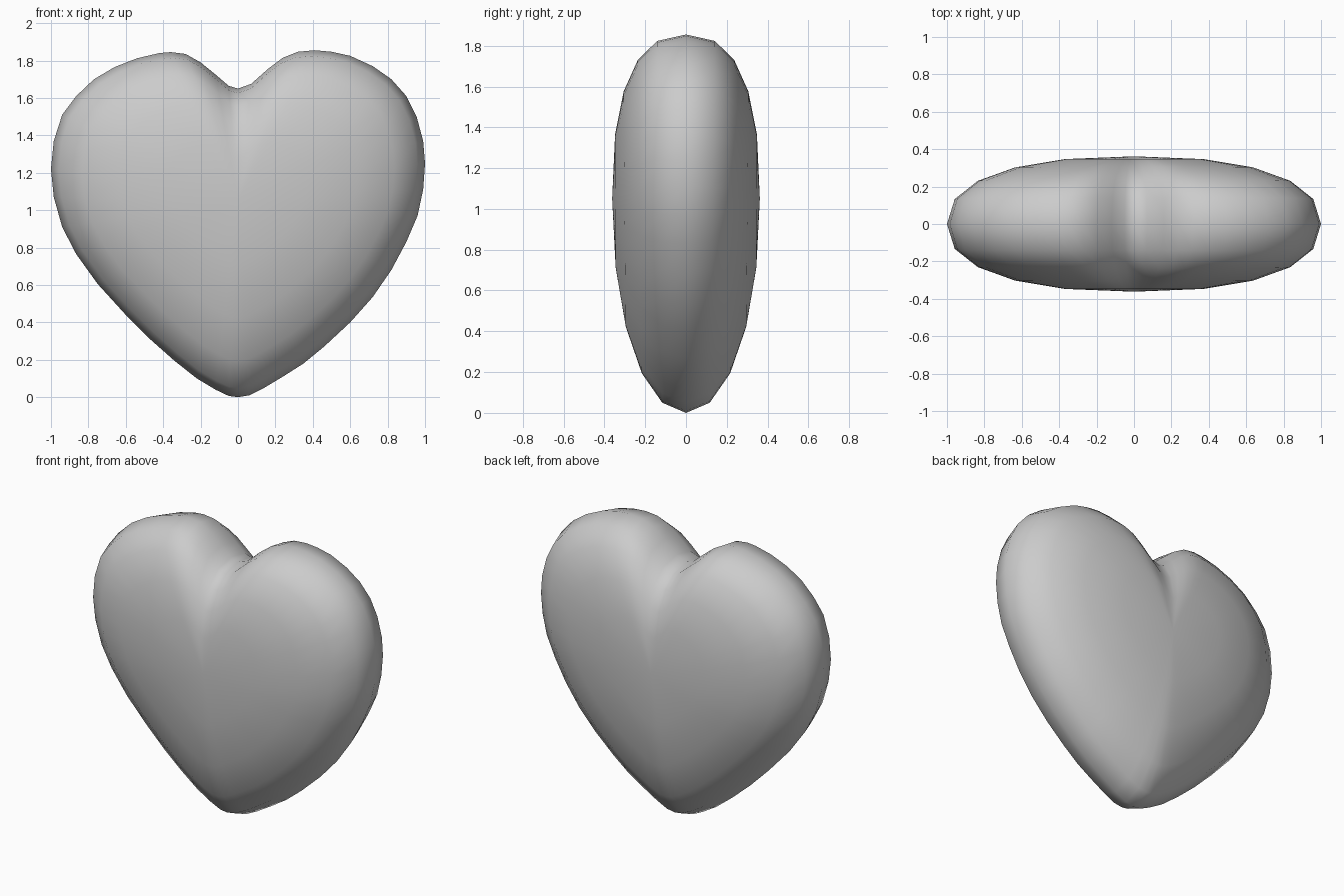
import bpy, bmesh, math

# Front outline, each side from the bottom tip up to the notch (x, z)
right = [(0.0, 0.0), (0.06, 0.01), (0.14, 0.05), (0.24, 0.11), (0.35, 0.18), (0.46, 0.27),
         (0.60, 0.40), (0.72, 0.535), (0.82, 0.68), (0.90, 0.83), (0.96, 0.97), (0.99, 1.11),
         (1.0, 1.25), (0.99, 1.37), (0.955, 1.50), (0.90, 1.61), (0.82, 1.70), (0.72, 1.77),
         (0.60, 1.825), (0.50, 1.847), (0.41, 1.855), (0.32, 1.847), (0.24, 1.815),
         (0.16, 1.755), (0.07, 1.675)]
left = [(0.0, 1.65), (-0.05, 1.665), (-0.12, 1.725), (-0.20, 1.79), (-0.28, 1.835),
        (-0.36, 1.845), (-0.42, 1.84), (-0.54, 1.812), (-0.66, 1.765), (-0.77, 1.70),
        (-0.865, 1.61), (-0.94, 1.51), (-0.985, 1.37), (-1.0, 1.22), (-0.985, 1.07),
        (-0.94, 0.91), (-0.865, 0.765), (-0.75, 0.605), (-0.60, 0.44), (-0.47, 0.31),
        (-0.34, 0.195), (-0.22, 0.10), (-0.12, 0.04), (-0.05, 0.007)]
outline = right + left
CZ, DEPTH, STEPS = 1.05, 0.362, 5

bm = bmesh.new()


# One nested outline; the rounding is fuller toward the top lobes
def ring(k):
    t = k * math.pi / (2 * STEPS)
    verts = []
    for x, z in outline:
        e = 2 / (2.07 + 0.43 * z / 1.85)
        s = math.cos(t) ** e
        y = math.copysign(abs(math.sin(t)) ** e, t) * DEPTH
        verts.append(bm.verts.new((x * s, y, CZ + (z - CZ) * s)))
    return verts


rings = [ring(k) for k in range(1 - STEPS, STEPS)]
front = bm.verts.new((0, -DEPTH, CZ))
back = bm.verts.new((0, DEPTH, CZ))
n = len(outline)
for i in range(n):
    j = (i + 1) % n
    for a, b in zip(rings, rings[1:]):
        bm.faces.new((a[i], a[j], b[j], b[i]))
    bm.faces.new((front, rings[0][j], rings[0][i]))
    bm.faces.new((back, rings[-1][i], rings[-1][j]))
bmesh.ops.recalc_face_normals(bm, faces=bm.faces)
for f in bm.faces:
    f.smooth = True

# Puffy heart body
mesh = bpy.data.meshes.new("heart")
bm.to_mesh(mesh)
bm.free()
bpy.context.collection.objects.link(bpy.data.objects.new("heart", mesh))
